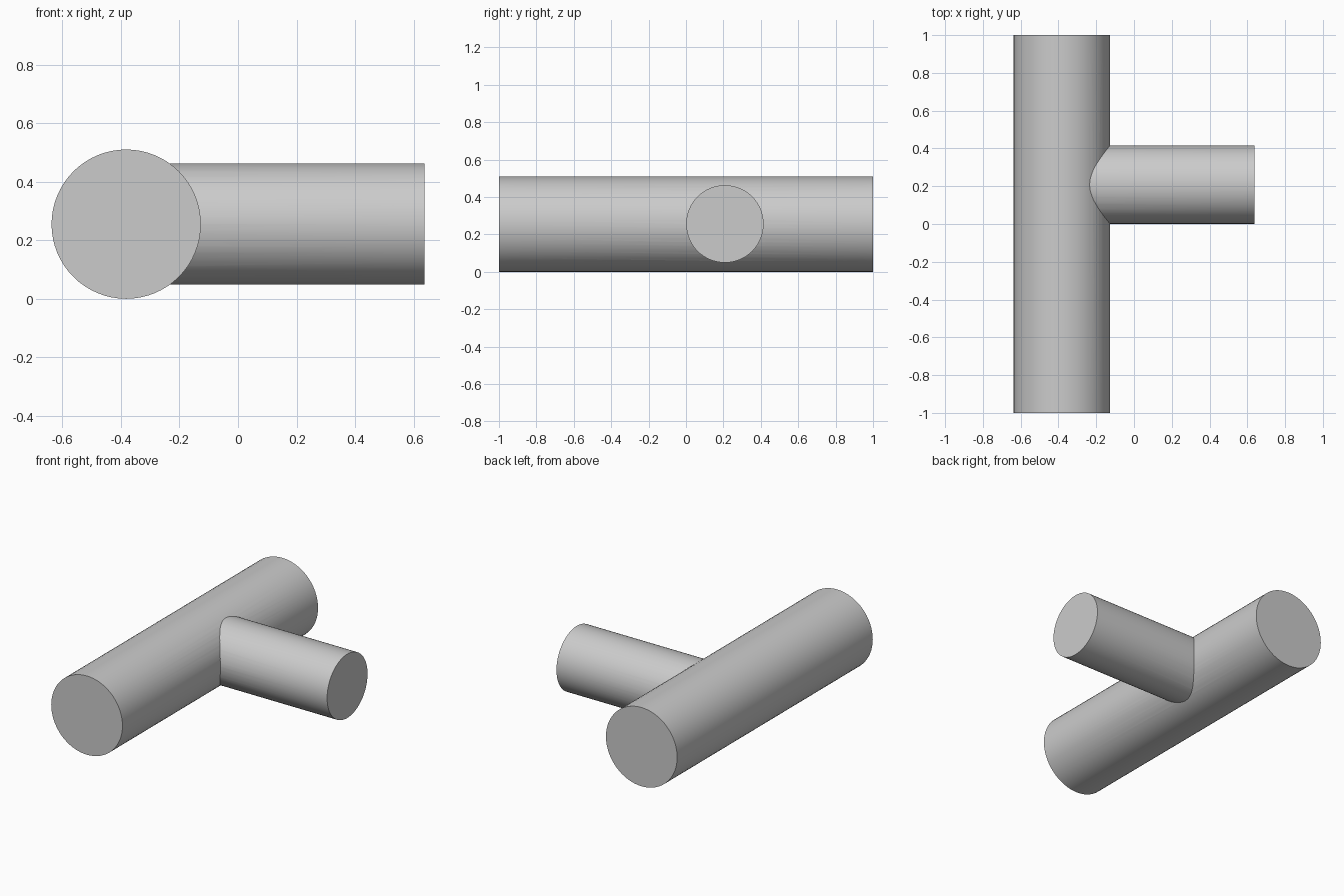
import bpy
from math import pi

if "Cube" in bpy.data.objects:
    bpy.data.objects.remove(bpy.data.objects["Cube"])

MAIN_R, BRANCH_R = 0.255, 0.207
MAIN_X, END_X = -0.382, 0.637


def cylinder(name, radius, length, location, rotation):
    bpy.ops.mesh.primitive_cylinder_add(vertices=64, radius=radius, depth=length,
                                        location=location, rotation=rotation)
    obj = bpy.context.object
    obj.name = name
    return obj


# Long main rod along y
main = cylinder("tee_pipe", MAIN_R, 2.0, (MAIN_X, 0, MAIN_R), (pi / 2, 0, 0))

# Side branch along x, starting inside the main rod
branch = cylinder("side_branch", BRANCH_R, END_X - MAIN_X,
                  ((END_X + MAIN_X) / 2, 0.208, 0.256), (0, pi / 2, 0))

# Fuse both into one solid
union = main.modifiers.new("join_branch", 'BOOLEAN')
union.operation = 'UNION'
union.solver = 'EXACT'
union.object = branch
bpy.ops.object.select_all(action='DESELECT')
main.select_set(True)
bpy.context.view_layer.objects.active = main
bpy.ops.object.modifier_apply(modifier=union.name)
bpy.data.objects.remove(branch, do_unlink=True)

# Smooth walls, crisp caps and seam
bpy.ops.object.shade_smooth_by_angle(angle=pi / 9)
